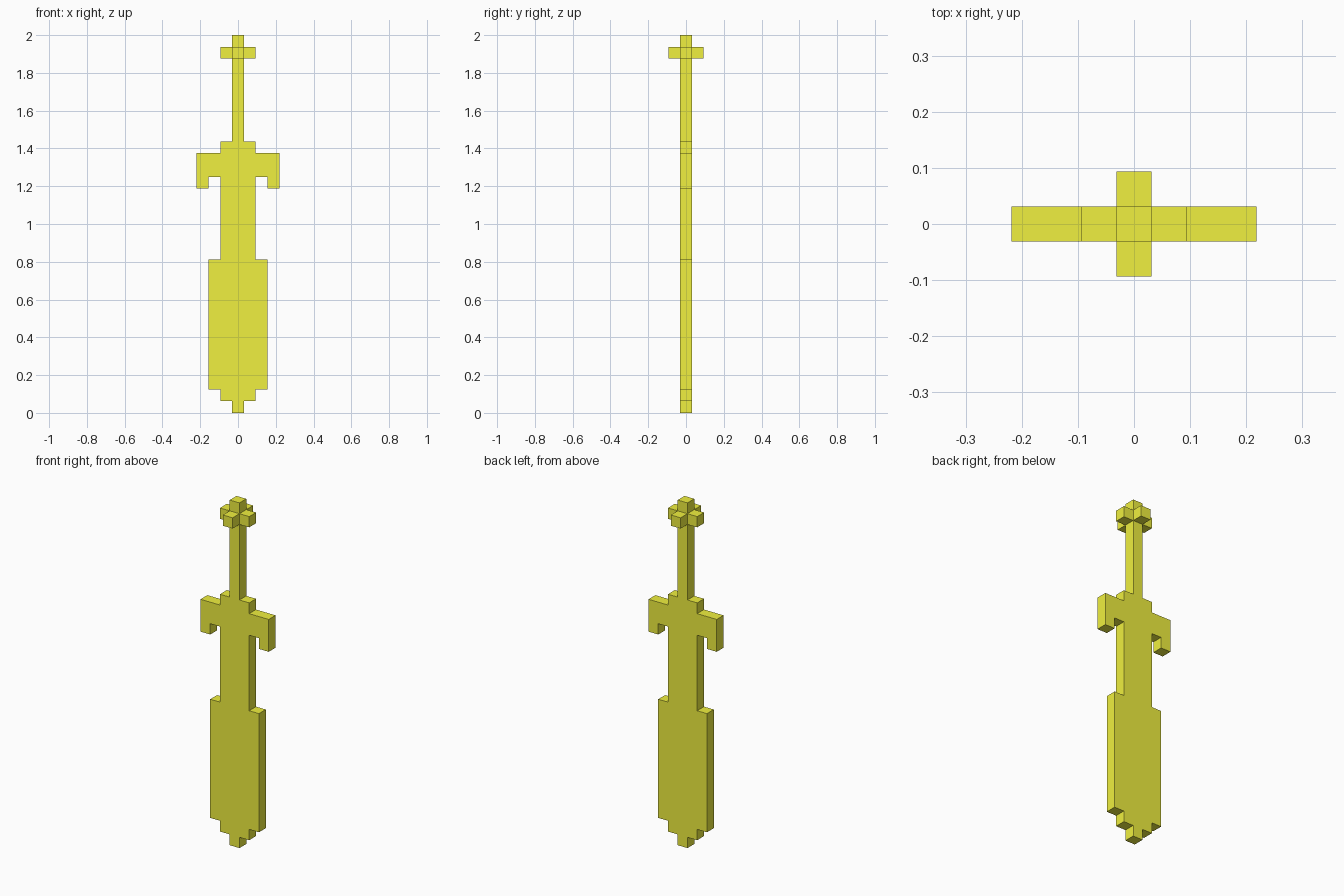
import bpy
import bmesh

if "Cube" in bpy.data.objects:
    bpy.data.objects.remove(bpy.data.objects["Cube"])

U = 2 / 32  # one voxel: the sword is 32 voxels tall

gold = bpy.data.materials.new("yellow")
gold.diffuse_color = (0.87, 0.87, 0.05, 1)
gold.use_nodes = True
gold.node_tree.nodes["Principled BSDF"].inputs["Base Color"].default_value = gold.diffuse_color


def finish(bm, name):
    """Turn a bmesh in voxel units into a coloured object."""
    bmesh.ops.scale(bm, vec=(U, U, U), verts=bm.verts)
    bmesh.ops.recalc_face_normals(bm, faces=bm.faces)
    mesh = bpy.data.meshes.new(name)
    bm.to_mesh(mesh)
    bm.free()
    mesh.materials.append(gold)
    obj = bpy.data.objects.new(name, mesh)
    bpy.context.collection.objects.link(obj)
    return obj


def mirrored_slab(name, half):
    """Mirror a right-hand (x, z) outline and extrude it one voxel thick."""
    outline = half + [(-x, z) for x, z in reversed(half)]
    bm = bmesh.new()
    face = bm.faces.new([bm.verts.new((x, -0.5, z)) for x, z in outline])
    out = bmesh.ops.extrude_face_region(bm, geom=[face], use_keep_orig=True)
    moved = [g for g in out["geom"] if isinstance(g, bmesh.types.BMVert)]
    bmesh.ops.translate(bm, vec=(0, 1, 0), verts=moved)
    return finish(bm, name)


def voxel(name, centre):
    bm = bmesh.new()
    bmesh.ops.create_cube(bm, size=1)
    bmesh.ops.translate(bm, vec=centre, verts=bm.verts)
    return finish(bm, name)


# Flat silhouette, from the tip up
tip = [(0.5, 0), (0.5, 1), (1.5, 1), (1.5, 2)]
blade = [(2.5, 2), (2.5, 13), (1.5, 13)]
guard = [(1.5, 20), (2.5, 20), (2.5, 19), (3.5, 19), (3.5, 22), (1.5, 22)]
collar = [(1.5, 23), (0.5, 23)]
grip_and_pommel = [(0.5, 30), (1.5, 30), (1.5, 31), (0.5, 31), (0.5, 32)]
mirrored_slab("sword_body", tip + blade + guard + collar + grip_and_pommel)

# Pommel studs on the front and back
for name, side in (("front", -1), ("back", 1)):
    voxel(f"pommel_stud_{name}", (0, side, 30.5))
